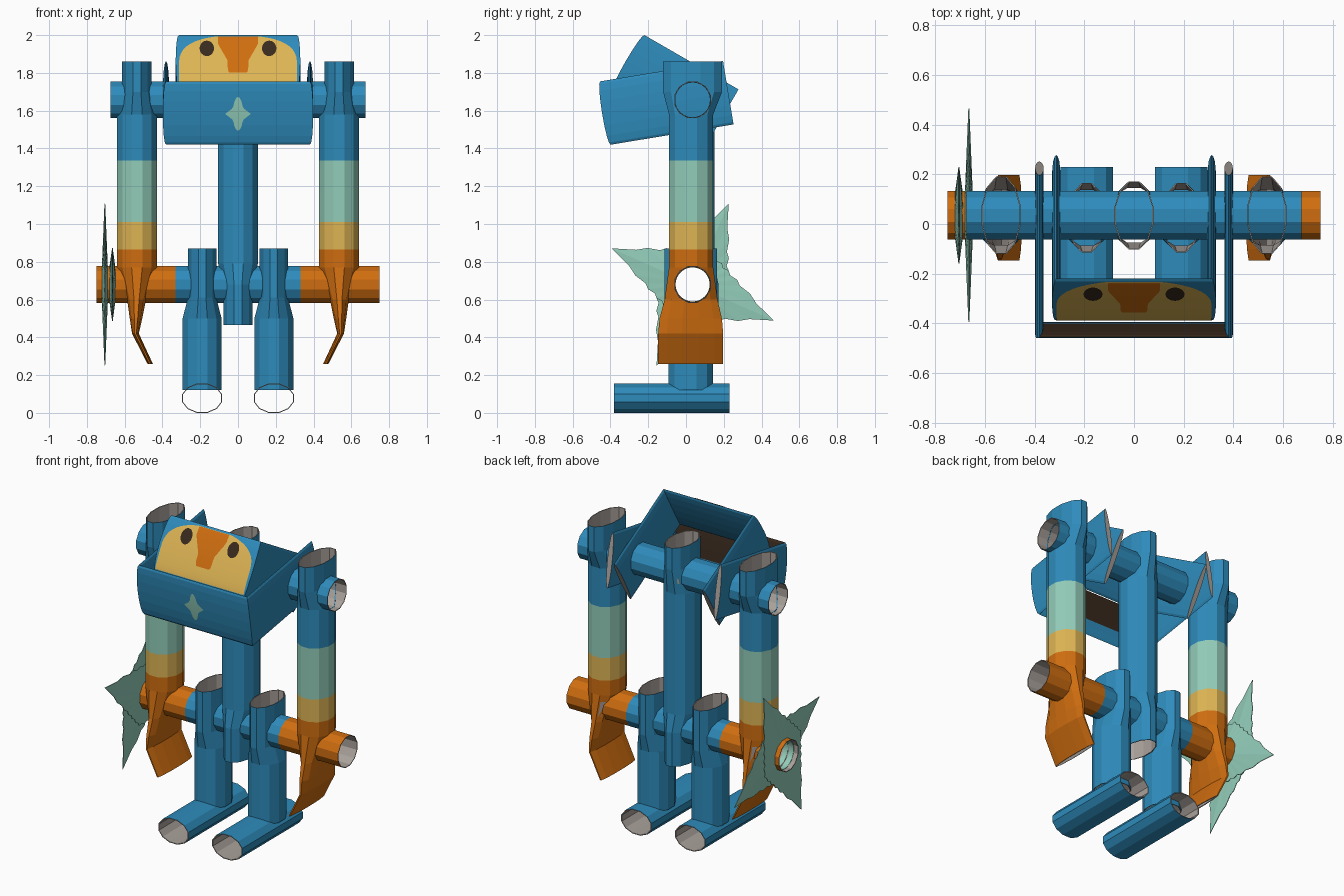
import bpy, bmesh, math
from mathutils import Vector, Matrix

cube = bpy.data.objects.get("Cube")
if cube:
    bpy.data.objects.remove(cube, do_unlink=True)


def material(name, rgb):
    m = bpy.data.materials.new(name)
    m.use_nodes = True
    color = (*rgb, 1)
    m.diffuse_color = color
    m.node_tree.nodes["Principled BSDF"].inputs["Base Color"].default_value = color
    return m


BLUE = material("blue", (.027, .26, .50))
MINT = material("mint", (.29, .61, .49))
YELLOW = material("yellow", (.73, .46, .09))
ORANGE = material("orange", (.63, .155, .005))
DARK = material("dark brown", (.04, .022, .012))
LINING = material("grey lining", (.40, .36, .33))

YC, SHOULDER_Z, HIP_Z = .035, 1.657, .68
SIDES = 12


def build(name, bm, mats):
    mesh = bpy.data.meshes.new(name)
    bm.to_mesh(mesh)
    bm.free()
    for m in mats:
        mesh.materials.append(m)
    obj = bpy.data.objects.new(name, mesh)
    bpy.context.collection.objects.link(obj)
    return obj


def apply(obj, kind, **settings):
    mod = obj.modifiers.new(kind, kind)
    for key, value in settings.items():
        setattr(mod, key, value)
    bpy.context.view_layer.objects.active = obj
    bpy.ops.object.modifier_apply(modifier=mod.name)


def skin(bm, rings, closed=True):
    """Join neighbouring rings of vertices with quads."""
    for a, b in zip(rings, rings[1:]):
        n = len(a)
        for i in range(n if closed else n - 1):
            j = (i + 1) % n
            bm.faces.new((a[i], a[j], b[j], b[i]))


def tube(name, axis, stations, mats, rule=None, holes=()):
    """Open paper tube; stations are (position, half width, half depth, centre)."""
    bm = bmesh.new()
    rings = []
    for p, ra, rb, (ca, cb) in stations:
        ring = []
        for i in range(SIDES):
            ang = 2 * math.pi * (i + .5) / SIDES
            k = 1 / math.cos(math.pi / SIDES)
            a, b = ca + ra * k * math.cos(ang), cb + rb * k * math.sin(ang)
            ring.append(bm.verts.new({"x": (p, a, b), "y": (a, p, b), "z": (a, b, p)}[axis]))
        rings.append(ring)
    skin(bm, rings)
    # make the sheet face outwards
    mid = Vector(tuple(sum(v.co[i] for v in rings[0] + rings[1]) / (2 * SIDES) for i in range(3)))
    face = next(iter(bm.faces))
    bm.normal_update()
    if face.normal.dot(face.calc_center_median() - mid) < 0:
        bmesh.ops.reverse_faces(bm, faces=bm.faces[:])
    if rule:
        for f in bm.faces:
            f.material_index = rule(f.calc_center_median())
    obj = build(name, bm, list(mats) + [LINING])
    apply(obj, "SOLIDIFY", thickness=.005, offset=-1,
          material_offset=len(mats), material_offset_rim=len(mats))
    for cutter in holes:
        apply(obj, "BOOLEAN", operation="DIFFERENCE", solver="EXACT", object=cutter)
    return obj


def bore(name, z):
    bm = bmesh.new()
    bmesh.ops.create_cone(bm, cap_ends=True, segments=24, radius1=.092, radius2=.092, depth=2,
                          matrix=Matrix.Translation((0, YC, z)) @ Matrix.Rotation(math.pi / 2, 4, "Y"))
    obj = build(name, bm, [])
    obj.hide_render = True
    return obj


shoulder_bore = bore("shoulder_cutter", SHOULDER_Z)
hip_bore = bore("hip_cutter", HIP_Z)

# Cross tubes
tube("shoulder_tube", "x", [(x, .097, .097, (YC, SHOULDER_Z)) for x in (-.675, .675)], [BLUE])
tube("hip_tube", "x", [(x, .097, .097, (YC, HIP_Z)) for x in (-.75, -.33, .33, .75)],
     [BLUE, ORANGE], lambda c: int(abs(c.x) > .33))

# Body tube, pinched at both ends
c = (0, YC)
tube("body_tube", "z", [(.465, .078, .137, c), (.68, .078, .137, c), (.79, .105, .115, c),
                        (1.56, .105, .115, c), (1.72, .078, .137, c), (1.86, .078, .137, c)],
     [BLUE], holes=(shoulder_bore, hip_bore))


def arm_color(p):
    return 0 if p.z > 1.335 else 1 if p.z > 1.01 else 2 if p.z > .865 else 3


# Arms, legs and feet on both sides
for side, label in ((1, "left"), (-1, "right")):
    c = (.535 * side, YC - .008)
    top = (.535 * side, YC)
    full = [(z, .105, .117, c) for z in (1.58, 1.335, 1.01, .865, .77)]
    flipper = [(.60, .05, .14, (.537 * side, .027)), (.50, .033, .165, (.54 * side, .025)),
               (.42, .018, .172, (.543 * side, .025)), (.26, .014, .172, (.465 * side, .025))]
    tube(label + "_arm", "z", [(1.86, .078, .156, top), (1.70, .078, .156, top)] + full + flipper,
         [BLUE, MINT, YELLOW, ORANGE], arm_color, (shoulder_bore, hip_bore))
    c = (.19 * side, YC - .01)
    tube(label + "_leg", "z", [(.12, .103, .117, c), (.50, .103, .117, c),
                               (.61, .075, .14, c), (.87, .075, .14, c)],
         [BLUE], holes=(hip_bore,))
    tube(label + "_foot", "y", [(y, .106, .078, (.19 * side, .078)) for y in (-.38, .23)], [BLUE])

for cutter in (shoulder_bore, hip_bore):
    bpy.data.objects.remove(cutter, do_unlink=True)


class Band:
    """Flattened tube folded into a U: a front panel with two side panels."""
    thick = .017

    def __init__(self, top, tilt, half_x, height, length):
        t = math.radians(tilt)
        self.back = Vector((0, math.cos(t), math.sin(t)))
        self.down = Vector((0, math.sin(t), -math.cos(t)))
        self.top = Vector((0, *top))
        self.half_x, self.height, self.length = half_x, height, length

    def make(self, name, dark_to=0):
        bm = bmesh.new()
        rings = []
        for sx, along in ((1, self.length), (1, 0), (-1, 0), (-1, self.length)):
            ring = []
            for i in range(16):
                ang = 2 * math.pi * i / 16
                s, b = self.height * (1 - math.cos(ang)) / 2, self.thick * math.sin(ang)
                p = self.top + self.down * s + self.back * (along if along else -b)
                p.x = sx * (self.half_x + b)
                ring.append(bm.verts.new(p))
            rings.append(ring)
        skin(bm, rings)
        for end in (rings[0], rings[-1]):
            bm.faces.new(end).material_index = 1
        bmesh.ops.recalc_face_normals(bm, faces=bm.faces[:])
        bm.normal_update()
        for f in bm.faces:
            m = f.calc_center_median() - self.top
            if abs(m.x) < .01 and f.normal.dot(self.back) > 0 and m.dot(self.down) < dark_to * self.height:
                f.material_index = 2
        return build(name, bm, [BLUE, LINING, DARK])

    def patch(self, name, mat, t0, t1, half_width, x=0, lift=.002, rows=20):
        """Thin painted patch that follows the front panel."""
        bm = bmesh.new()
        lines = []
        for i in range(rows + 1):
            v = -math.cos(math.pi * i / rows)
            t = t0 + (t1 - t0) * (v + 1) / 2
            bulge = 2 * self.thick * math.sqrt(max(t * (1 - t), 0)) + lift
            p = self.top + self.down * self.height * t - self.back * bulge
            w = max(half_width(t, v), .0005)
            lines.append([bm.verts.new(p + Vector((x + k * w, 0, 0))) for k in (-1, 1)])
        skin(bm, lines, closed=False)
        bm.normal_update()
        if next(iter(bm.faces)).normal.dot(self.back) > 0:
            bmesh.ops.reverse_faces(bm, faces=bm.faces[:])
        return build(name, bm, [mat])


# Head with its painted face
head = Band((-.22, 2.0), -30, .313, .335, .575)
head.make("head_band")
head.patch("face", YELLOW, .04, .97,
           lambda t, v: .312 * max(1 - (max(.55 - t, 0) / .53) ** 2.5, .02) ** .42)
head.patch("beak", ORANGE, .045, .72,
           lambda t, v: (.105 if t < .2 else .105 - .05 * min((t - .2) / .3, 1)) * (1 - .15 * max(v, 0) ** 8),
           lift=.004)
for side, label in ((1, "left"), (-1, "right")):
    head.patch(label + "_eye", DARK, .13, .42, lambda t, v: .038 * math.sqrt(max(1 - v * v, 0)),
               x=.165 * side, lift=.005)

# Chest collar with its badge
collar = Band((-.455, 1.755), 9.4, .381, .34, .66)
collar.make("collar_band", dark_to=.6)
collar.patch("chest_badge", MINT, .24, .77,
             lambda t, v: max(.068 * (1 - 1.7 * abs(v)), .027 * math.sqrt(max(1 - v * v, 0))))


def blade(name, x, angle):
    """Pointed plate with a round hole for the hip tube."""
    bm = bmesh.new()
    loops = [[] for _ in range(4)]
    for i in range(48):
        a = 2 * math.pi * i / 48
        outer = 1 / (abs(math.cos(a)) / .47 + abs(math.sin(a)) / .2)
        outer *= 1 + .03 * (-1) ** i if i % 12 else 1
        for loop, r, dx in zip(loops, (.09, outer, outer, .09), (-.016, -.002, .002, .016)):
            loop.append(bm.verts.new((x + dx, YC + r * math.cos(a + angle), HIP_Z + r * math.sin(a + angle))))
    skin(bm, loops + loops[:1])
    bmesh.ops.recalc_face_normals(bm, faces=bm.faces[:])
    return build(name, bm, [MINT])


# Crossed throwing blades on the right end of the hip tube
blade("upright_blade", -.705, math.radians(66))
blade("level_blade", -.665, math.radians(-24))
